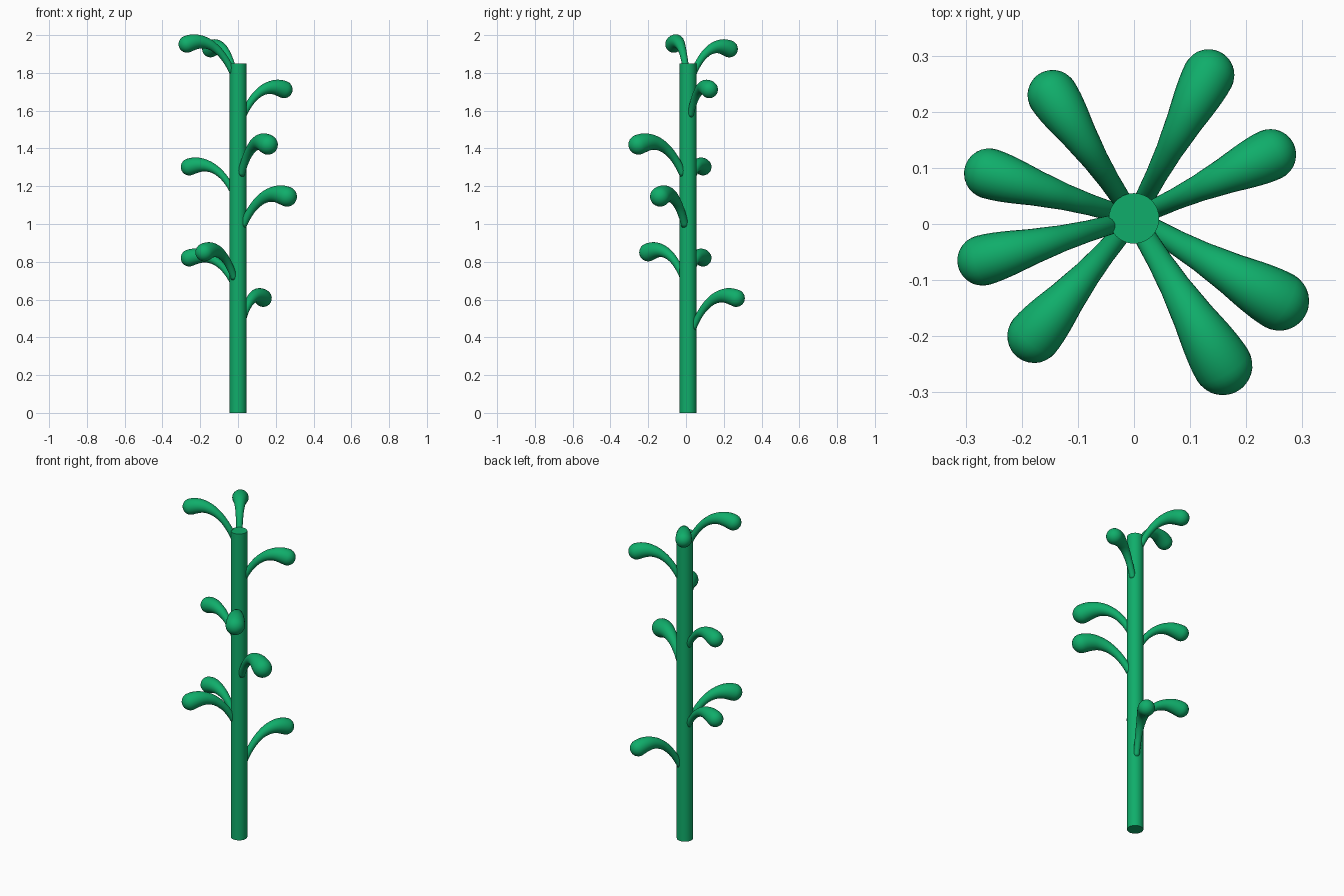
import bpy, bmesh
from math import sin, cos, pi, radians
from mathutils import Vector
from mathutils.geometry import interpolate_bezier

if "Cube" in bpy.data.objects:
    bpy.data.objects.remove(bpy.data.objects["Cube"])

STEM_Y, STEM_R, STEM_H = 0.01, 0.045, 1.85
SIDES = 24

green = bpy.data.materials.new("plant_green")
green.diffuse_color = (0.005, 0.42, 0.145, 1)
green.use_nodes = True
green.node_tree.nodes["Principled BSDF"].inputs["Base Color"].default_value = green.diffuse_color


def lerp_table(table, t):
    for (a, va), (b, vb) in zip(table, table[1:]):
        if t <= b:
            f = (t - a) / (b - a)
            return va + (vb - va) * f
    return table[-1][1]


# Thickness along a shoot, as a share of the bulb radius
THICKNESS = [(0, 0.36), (0.3, 0.42), (0.5, 0.52), (0.7, 0.70), (0.85, 0.89), (0.94, 0.98), (1, 1.0)]


def shoot(name, angle, reach, z_base, z_bulb, bulb_r):
    """Arching shoot swept from rings, swelling to a round bulb at the tip."""
    r0, rise = 0.03, z_bulb - z_base
    span = reach - r0
    a = Vector((r0, 0, z_base))
    d = Vector((reach, 0, z_bulb))
    b = a + Vector((0.20 * span, 0, 0.75 * rise))
    c = a + Vector((0.55 * span, 0, 1.30 * rise))
    path = interpolate_bezier(a, b, c, d, 25)
    rings = []
    for i, p in enumerate(path):
        tan = (path[min(i + 1, 24)] - path[max(i - 1, 0)]).normalized()
        rings.append((p, tan, bulb_r * lerp_table(THICKNESS, i / 24)))
    end, tan = path[-1], rings[-1][1]
    for k in range(1, 8):
        w = k / 8 * pi / 2
        rings.append((end + tan * bulb_r * sin(w), tan, bulb_r * cos(w)))

    bm = bmesh.new()
    side = Vector((0, 1, 0))
    loops = []
    for p, t, r in rings:
        up = t.cross(side)
        loops.append([bm.verts.new(p + side * r * cos(2 * pi * j / SIDES) + up * r * sin(2 * pi * j / SIDES))
                      for j in range(SIDES)])
    for l0, l1 in zip(loops, loops[1:]):
        for j in range(SIDES):
            n = (j + 1) % SIDES
            bm.faces.new((l0[j], l0[n], l1[n], l1[j]))
    tip = bm.verts.new(end + tan * bulb_r)
    for j in range(SIDES):
        bm.faces.new((loops[-1][j], loops[-1][(j + 1) % SIDES], tip))
    bm.faces.new(loops[0])
    bmesh.ops.recalc_face_normals(bm, faces=bm.faces)
    for f in bm.faces:
        f.smooth = True
    me = bpy.data.meshes.new(name)
    bm.to_mesh(me)
    bm.free()
    me.materials.append(green)
    ob = bpy.data.objects.new(name, me)
    ob.location.y = STEM_Y
    ob.rotation_euler.z = radians(angle)
    bpy.context.collection.objects.link(ob)


# Stem
bpy.ops.mesh.primitive_cylinder_add(vertices=32, radius=STEM_R, depth=STEM_H,
                                    location=(0, STEM_Y, STEM_H / 2))
stem = bpy.context.object
stem.name = "stem"
stem.data.materials.append(green)
bpy.ops.object.shade_smooth_by_angle()

# Shoots: angle, bulb distance, base height, bulb height, bulb radius
SHOOTS = [
    (62.5, 0.288, 0.445, 0.607, 0.046),
    (229.7, 0.275, 0.71, 0.85, 0.048),
    (162.8, 0.27, 0.695, 0.82, 0.045),
    (-29.6, 0.298, 0.99, 1.145, 0.053),
    (162.8, 0.27, 1.175, 1.302, 0.045),
    (-58.9, 0.306, 1.26, 1.42, 0.053),
    (25.0, 0.268, 1.572, 1.712, 0.046),
    (123.4, 0.263, 1.785, 1.927, 0.045),
    (195.5, 0.28, 1.80, 1.952, 0.045),
]
for i, s in enumerate(SHOOTS):
    shoot(f"shoot_{i + 1}", *s)
